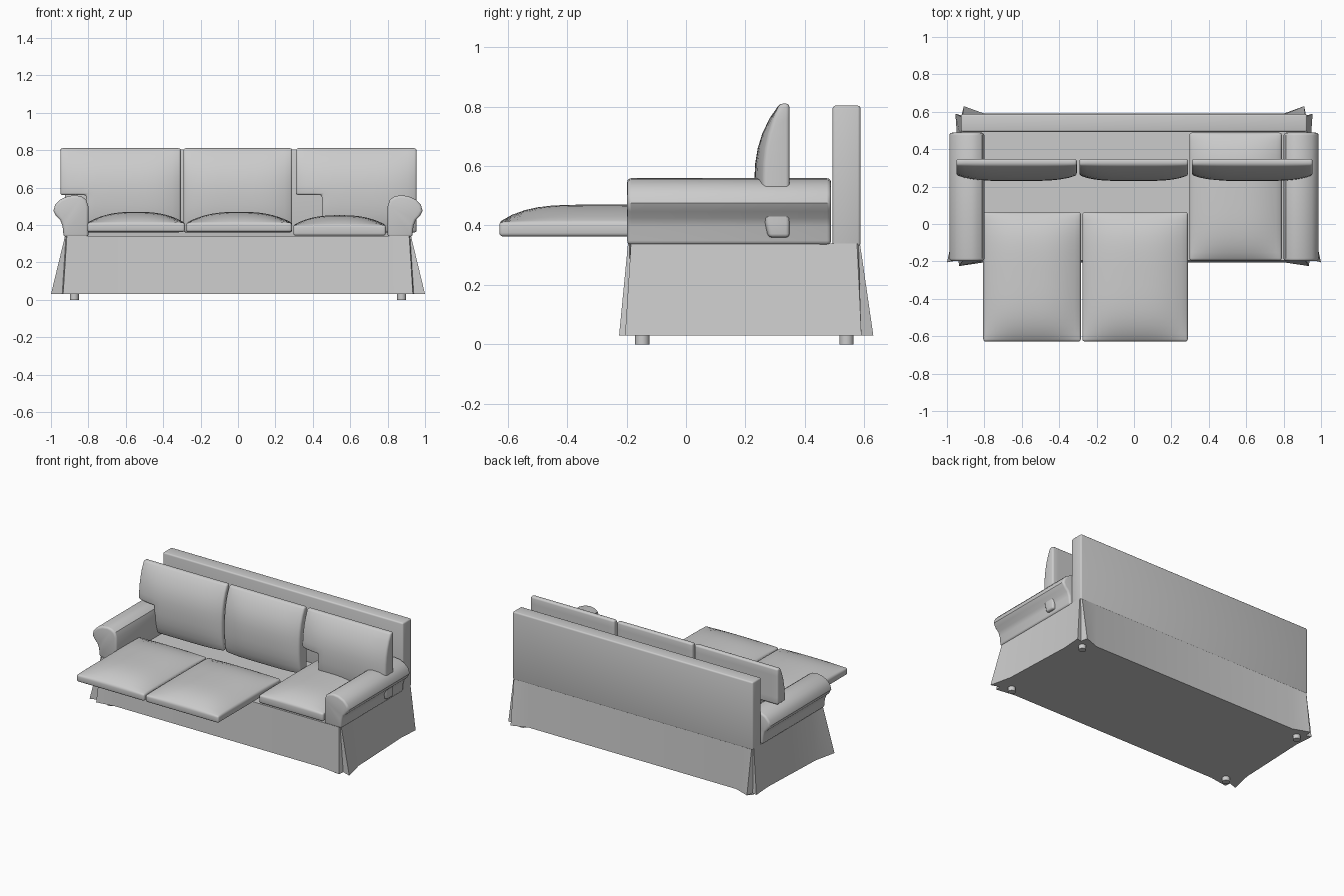
import bpy, bmesh, math
from math import radians

old = bpy.data.objects.get("Cube")
if old:
    bpy.data.objects.remove(old, do_unlink=True)

# One plain grey fabric for everything
grey = bpy.data.materials.new("grey_fabric")
grey.use_nodes = True
colour = (0.6, 0.6, 0.6, 1)
grey.diffuse_color = colour
grey.node_tree.nodes["Principled BSDF"].inputs["Base Color"].default_value = colour


def finish(name, bm, bevel=0.0, segments=3, limit=40, smooth=35):
    """Round the sharp edges, shade and link the part."""
    bmesh.ops.recalc_face_normals(bm, faces=bm.faces[:])
    if bevel:
        sharp = [e for e in bm.edges if e.calc_face_angle(0) > radians(limit)]
        bmesh.ops.bevel(bm, geom=sharp, offset=bevel, segments=segments,
                        profile=0.5, affect='EDGES', clamp_overlap=True)
    mesh = bpy.data.meshes.new(name)
    bm.to_mesh(mesh)
    bm.free()
    mesh.materials.append(grey)
    mesh.shade_smooth()
    mesh.set_sharp_from_angle(angle=radians(smooth))
    ob = bpy.data.objects.new(name, mesh)
    bpy.context.collection.objects.link(ob)
    return ob


def loft(rings):
    """Skin a stack of matching rings and cap both ends."""
    bm = bmesh.new()
    loops = [[bm.verts.new(p) for p in ring] for ring in rings]
    for a, b in zip(loops, loops[1:]):
        for i in range(len(a)):
            j = (i + 1) % len(a)
            bm.faces.new((a[i], a[j], b[j], b[i]))
    bm.faces.new(loops[0])
    bm.faces.new(loops[-1])
    return bm


def box(name, lo, hi, bevel):
    corners = [(lo[0], lo[1]), (hi[0], lo[1]), (hi[0], hi[1]), (lo[0], hi[1])]
    return finish(name, loft([[(x, y, z) for x, y in corners]
                              for z in (lo[2], hi[2])]), bevel)


def cushion(name, nu, nv, outer, inner, keep=lambda i, j: True, bevel=0.012):
    """Padded grid between two surfaces; cells failing keep are left out."""
    bm = bmesh.new()
    cells = [(i, j) for i in range(nu) for j in range(nv) if keep(i, j)]
    sheets, uses = [], {}
    for surface in (outer, inner):
        verts = {}
        for i, j in cells:
            ring = [(i, j), (i + 1, j), (i + 1, j + 1), (i, j + 1)]
            for k in ring:
                if k not in verts:
                    verts[k] = bm.verts.new(surface(k[0] / nu, k[1] / nv))
            bm.faces.new([verts[k] for k in ring])
            for a, b in zip(ring, ring[1:] + ring[:1]):
                uses.setdefault(frozenset((a, b)), []).append((a, b))
        sheets.append(verts)
    top, bottom = sheets
    for pairs in uses.values():
        if len(pairs) == 2:
            a, b = pairs[0]
            bm.faces.new((top[a], top[b], bottom[b], bottom[a]))
    return finish(name, bm, bevel)


# Skirted base: corners open into flared pleats towards the floor
top_half = [(0.80, -0.195), (0.915, -0.195), (0.92, -0.19), (0.925, -0.185), (0.925, -0.05),
            (0.925, 0.45), (0.925, 0.575), (0.922, 0.58), (0.915, 0.585), (0.80, 0.585)]
hem_half = [(0.80, -0.205), (0.935, -0.225), (0.94, -0.185), (1.0, -0.205), (0.965, -0.05),
            (0.945, 0.45), (0.955, 0.59), (0.92, 0.58), (0.91, 0.63), (0.80, 0.59)]


def full_ring(half, z):
    return ([(x, y, z) for x, y in half]
            + [(-x, y, z) for x, y in reversed(half)])


base = finish("skirted_base", loft([full_ring(hem_half, 0.03),
                                    full_ring(top_half, 0.34)]))

# Tall back panel
box("back_panel", (-0.925, 0.493, 0.33), (0.925, 0.587, 0.803), 0.01)

# Rolled arms: profile swept from front to back
arm_profile = [(0.80, 0.335), (0.80, 0.50), (0.812, 0.535), (0.838, 0.553), (0.87, 0.559),
               (0.91, 0.554), (0.95, 0.536), (0.978, 0.508), (0.987, 0.475),
               (0.972, 0.447), (0.95, 0.425), (0.938, 0.395), (0.932, 0.335)]
for side, label in ((1, "left"), (-1, "right")):
    rings = [[(side * x, y, z) for x, z in arm_profile] for y in (-0.198, 0.488)]
    finish(label + "_arm", loft(rings), 0.014, 3, 60)


# Seat cushions with a domed top
def seat(name, x0, x1, y0, y1, z0, edge, dome):
    def crown(u, v):
        puff = (1 - abs(2 * u - 1) ** 2.6) * (1 - abs(2 * v - 1) ** 4)
        return x0 + (x1 - x0) * u, y0 + (y1 - y0) * v, edge + dome * puff

    def base_sheet(u, v):
        x, y, _ = crown(u, v)
        return x, y, z0

    cushion(name, 16, 16, crown, base_sheet)


seat("right_seat_cushion", -0.806, -0.284, -0.628, 0.062, 0.363, 0.412, 0.058)
seat("middle_seat_cushion", -0.276, 0.288, -0.628, 0.062, 0.363, 0.412, 0.058)
seat("left_seat_cushion", 0.296, 0.79, -0.195, 0.488, 0.343, 0.40, 0.052)


# Back cushions, plump low down and thin at the top; outer two are notched
def back_cushion(name, x0, x1, notched):
    z0, z1 = 0.36, 0.81

    def front(u, v):
        s = abs(v - 0.4) / 0.6
        bulge = 0.055 + 0.03 * (1 - abs(2 * u - 1) ** 4)
        return (x0 + (x1 - x0) * u, 0.315 - bulge * (1 - s ** 2.5),
                z0 + (z1 - z0) * v)

    def rear(u, v):
        x, _, z = front(u, v)
        return x, 0.348, z

    cushion(name, 14, 9, front, rear,
            lambda i, j: not (notched and i < 3 and j < 4))


back_cushion("right_back_cushion", -0.95, -0.306, True)
back_cushion("middle_back_cushion", -0.292, 0.29, False)
back_cushion("left_back_cushion", 0.31, 0.955, True)

# Short round feet
for x, sx in ((-0.875, "right"), (0.875, "left")):
    for y, sy in ((-0.147, "front"), (0.54, "back")):
        circle = [(x + 0.024 * math.cos(math.tau * k / 20),
                   y + 0.024 * math.sin(math.tau * k / 20)) for k in range(20)]
        finish(sy + "_" + sx + "_foot",
               loft([[(a, b, z) for a, b in circle] for z in (0, 0.04)]))
